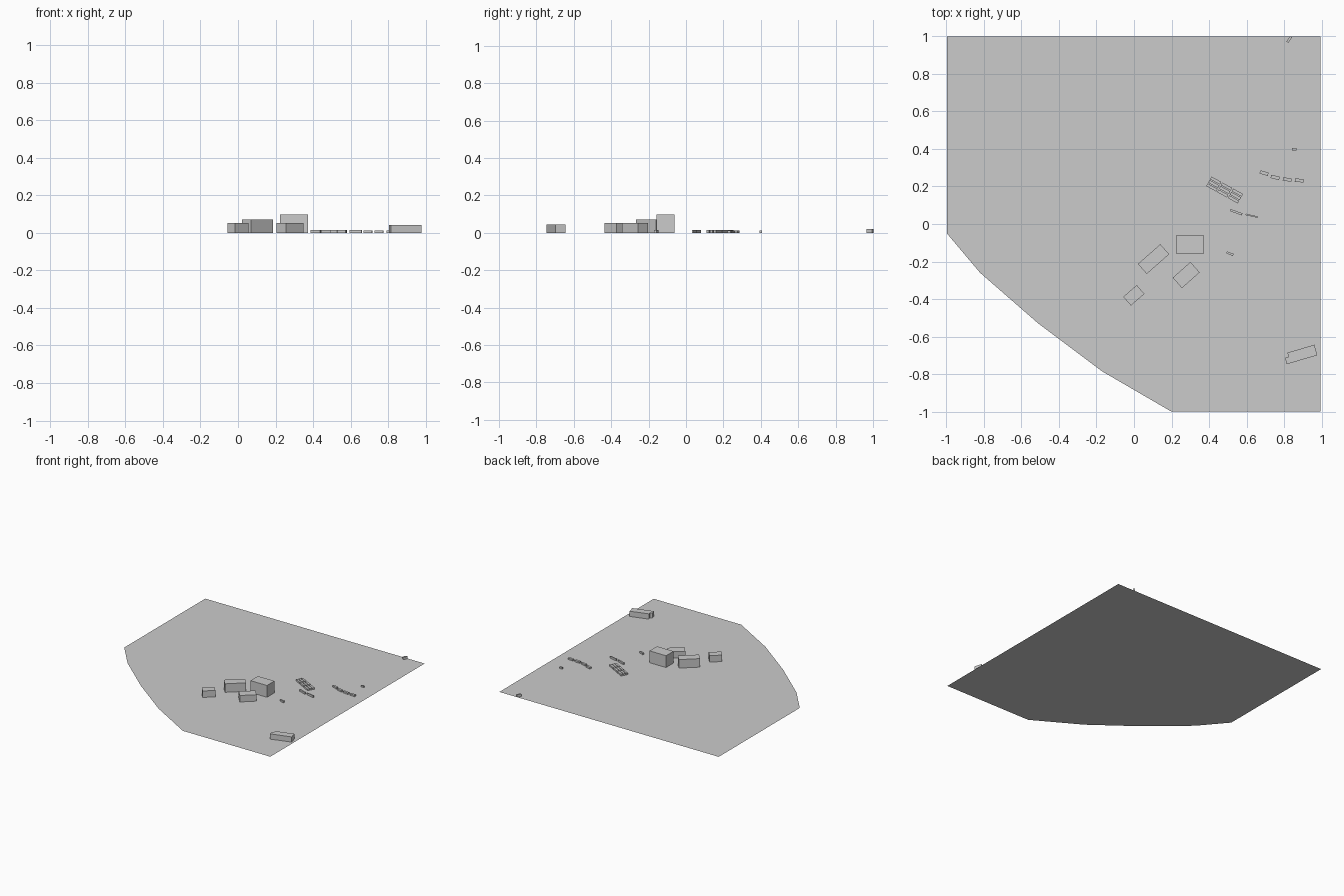
import bpy, bmesh, math
from mathutils import Matrix, Vector

if "Cube" in bpy.data.objects:
    bpy.data.objects.remove(bpy.data.objects["Cube"])


def prism(name, pts, h):
    """Extrude an outline upward from the ground; h = 0 gives a flat sheet."""
    bm = bmesh.new()
    face = bm.faces.new([bm.verts.new((x, y, 0)) for x, y in pts])
    face.normal_update()
    if face.normal.z < 0:
        face.normal_flip()
    if h:
        top = bmesh.ops.extrude_face_region(bm, geom=[face], use_keep_orig=True)["geom"]
        bmesh.ops.translate(bm, vec=(0, 0, h),
                            verts=[v for v in top if isinstance(v, bmesh.types.BMVert)])
        bmesh.ops.recalc_face_normals(bm, faces=bm.faces)
    mesh = bpy.data.meshes.new(name)
    bm.to_mesh(mesh)
    bm.free()
    ob = bpy.data.objects.new(name, mesh)
    bpy.context.collection.objects.link(ob)
    return ob


def block(name, x, y, length, width, h, deg=0):
    """Rectangular block turned about z."""
    rot = Matrix.Rotation(math.radians(deg), 2)
    pts = []
    for sx, sy in ((-1, -1), (1, -1), (1, 1), (-1, 1)):
        p = rot @ Vector((sx * length / 2, sy * width / 2))
        pts.append((x + p.x, y + p.y))
    return prism(name, pts, h)


# Ground sheet with one curved corner
prism("ground_sheet", [(-0.997, 1), (-0.997, -0.05), (-0.82, -0.26), (-0.51, -0.53),
                       (-0.17, -0.785), (0.2, -1), (0.993, -1), (0.993, 1)], 0)

# Large buildings
block("tall_building", 0.299, -0.11, 0.15, 0.097, 0.097)
block("long_building", 0.104, -0.187, 0.159, 0.071, 0.07, 41.5)
block("side_building", 0.278, -0.272, 0.126, 0.074, 0.053, 41.5)
block("small_building", -0.001, -0.38, 0.095, 0.062, 0.053, 41)

# Corner building with a notched end
prism("corner_building", [(0.961, -0.643), (0.977, -0.699), (0.814, -0.747), (0.805, -0.713),
                          (0.823, -0.708), (0.817, -0.686)], 0.043)

# Three by three grid of low sheds
ang = math.radians(-29)
along = Vector((math.cos(ang), math.sin(ang)))
across = Vector((-along.y, along.x))
for row in (-1, 0, 1):
    for col in (-1, 0, 1):
        p = Vector((0.483, 0.181)) + along * col * 0.066 + across * row * 0.021
        block("shed", p.x, p.y, 0.06, 0.016, 0.014, -29)

# Row of four huts
for x, y, deg in ((0.693, 0.271, -16), (0.752, 0.248, -14),
                  (0.816, 0.237, -8), (0.88, 0.232, -5)):
    block("row_hut", x, y, 0.046, 0.018, 0.013, deg)

# Scattered small structures
for x, y, l, w, h, deg in ((0.544, 0.063, 0.068, 0.012, 0.014, -20),
                           (0.627, 0.044, 0.066, 0.008, 0.016, -13),
                           (0.511, -0.158, 0.038, 0.012, 0.014, -20),
                           (0.853, 0.399, 0.025, 0.013, 0.013, 0),
                           (0.827, 0.983, 0.036, 0.013, 0.02, 55)):
    block("outbuilding", x, y, l, w, h, deg)
